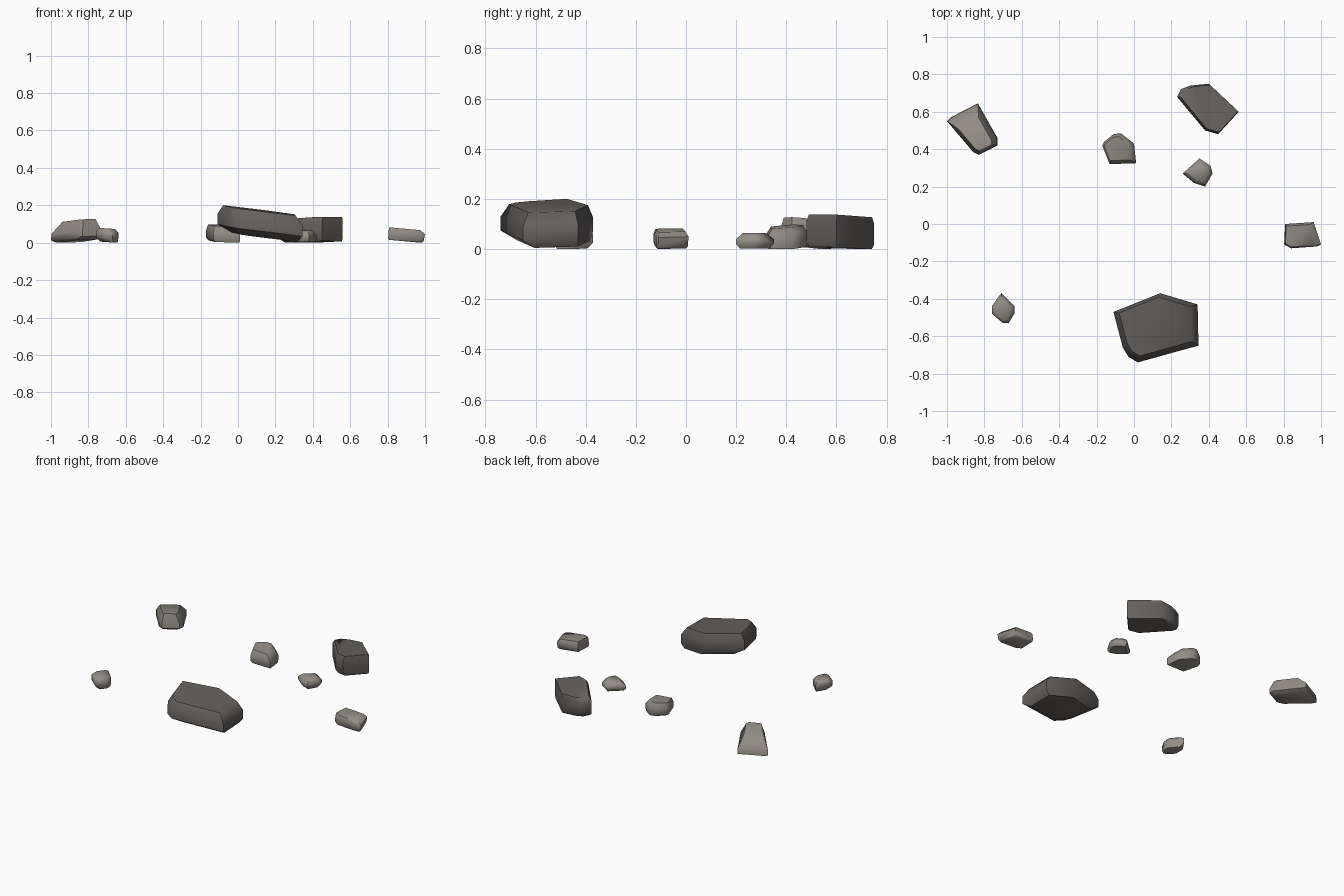
import bpy, bmesh
from mathutils import Vector

if "Cube" in bpy.data.objects:
    bpy.data.objects.remove(bpy.data.objects["Cube"], do_unlink=True)


def material(name, color):
    mat = bpy.data.materials.new(name)
    mat.use_nodes = True
    mat.diffuse_color = color
    bsdf = mat.node_tree.nodes["Principled BSDF"]
    bsdf.inputs["Base Color"].default_value = color
    bsdf.inputs["Roughness"].default_value = 0.9
    return mat


dark_stone = material("dark stone", (0.13, 0.12, 0.112, 1))
pale_stone = material("pale stone", (0.29, 0.27, 0.235, 1))


def rock(name, mat, outline, rings, tilt=(0, 0)):
    """Wrap a hull round scaled copies of the outline.
    Each ring is (scale, height, shift x, shift y); tilt is the rise per unit x and y."""
    points = [Vector(p) for p in outline]
    centre = sum(points, Vector((0, 0))) / len(points)
    bm = bmesh.new()
    for scale, height, dx, dy in rings:
        for p in points:
            flat = (p - centre) * scale + Vector((dx, dy))
            z = height + flat.dot(Vector(tilt))
            bm.verts.new((*(centre + flat), max(z, 0)))
    hull = bmesh.ops.convex_hull(bm, input=bm.verts)
    loose = set(hull["geom_interior"] + hull["geom_unused"])
    bmesh.ops.delete(bm, geom=[v for v in loose if isinstance(v, bmesh.types.BMVert)], context="VERTS")
    bmesh.ops.dissolve_limit(bm, angle_limit=0.03, verts=bm.verts, edges=bm.edges)
    bmesh.ops.recalc_face_normals(bm, faces=bm.faces)
    mesh = bpy.data.meshes.new(name)
    bm.to_mesh(mesh)
    bm.free()
    mesh.materials.append(mat)
    obj = bpy.data.objects.new(name, mesh)
    bpy.context.collection.objects.link(obj)
    bpy.ops.object.select_all(action="DESELECT")
    obj.select_set(True)
    bpy.context.view_layer.objects.active = obj
    bpy.ops.object.shade_smooth_by_angle(angle=0.9)


# Large tilted slab at the front
rock("large_slab", dark_stone,
     [(-.11, -.47), (.14, -.37), (.34, -.43), (.345, -.65), (.02, -.74), (-.03, -.71), (-.06, -.66)],
     [(.78, .035, .03, .03), (1, .07, 0, 0), (1, .125, 0, 0), (.85, .175, 0, .01)],
     tilt=(-.13, .03))

# Dark boulder at the back
rock("back_boulder", dark_stone,
     [(.23, .68), (.25, .72), (.3, .74), (.4, .75), (.56, .6), (.45, .48), (.38, .5)],
     [(.92, 0, .01, 0), (1, .02, 0, 0), (1, .105, 0, 0), (.93, .13, .01, 0)],
     tilt=(.03, -.04))

# Pale sloping stone at the back left
rock("sloping_stone", pale_stone,
     [(-1, .55), (-.98, .57), (-.835, .645), (-.73, .46), (-.73, .42), (-.83, .37), (-.86, .385)],
     [(.8, .01, 0, 0), (1, .025, 0, 0), (.98, .06, 0, 0), (.65, .118, .01, -.02)],
     tilt=(.06, -.06))

# Pale stone in the middle
rock("middle_stone", pale_stone,
     [(-.17, .42), (-.16, .44), (-.11, .48), (-.07, .485), (0, .43), (.01, .34), (.01, .325), (-.13, .32)],
     [(.92, .005, .005, 0), (1, .02, 0, 0), (1, .06, 0, 0), (.78, .09, -.01, 0)],
     tilt=(-.08, .06))

# Small pale stone beside the boulder
rock("wedge_stone", pale_stone,
     [(.26, .27), (.35, .35), (.41, .31), (.42, .27), (.38, .2), (.32, .22)],
     [(.8, .003, 0, 0), (1, .02, 0, 0), (1, .04, 0, 0), (.6, .065, 0, 0)])

# Flat pale stone on the far right
rock("flat_stone", pale_stone,
     [(.81, 0), (.96, .01), (1, -.11), (.98, -.12), (.84, -.13), (.805, -.11)],
     [(.88, .007, -.01, 0), (.97, .015, -.005, 0), (1, .055, 0, 0), (.85, .074, -.01, 0)],
     tilt=(-.09, 0))

# Small pale pebble at the front left
rock("front_pebble", pale_stone,
     [(-.76, -.44), (-.71, -.37), (-.64, -.44), (-.64, -.48), (-.67, -.53), (-.7, -.53), (-.76, -.48)],
     [(.75, .003, .01, 0), (1, .025, 0, 0), (1, .058, 0, 0), (.7, .076, 0, 0)],
     tilt=(-.07, 0))
